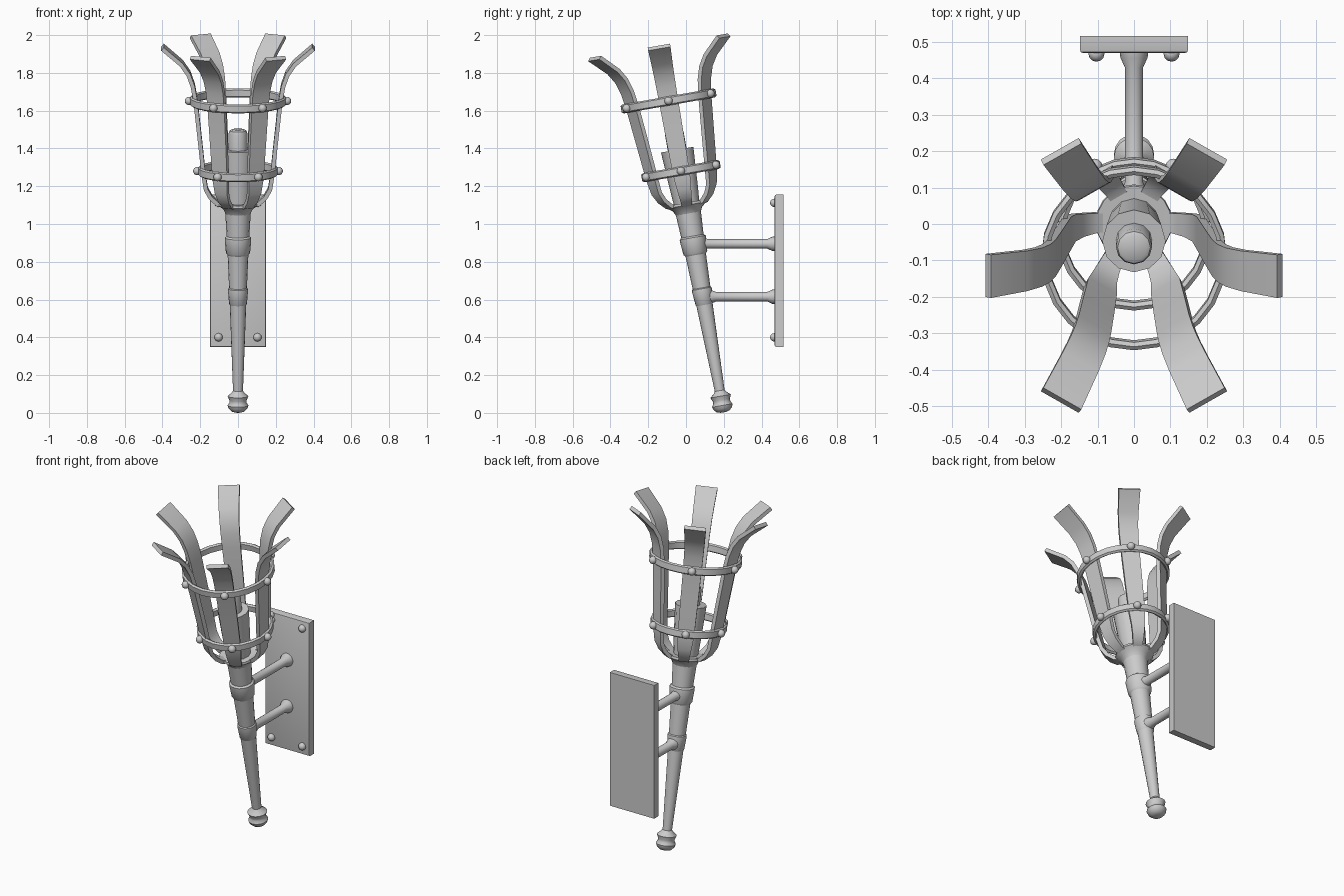
import bpy, bmesh, math
from mathutils import Matrix, Vector

if "Cube" in bpy.data.objects:
    bpy.data.objects.remove(bpy.data.objects["Cube"])

# Torch axis leans 10 degrees towards the front
TILT = Matrix.Translation((0, 0.199, 0)) @ Matrix.Rotation(math.radians(10), 4, 'X')


def finish(name, bm, mat=None, angle=35):
    bmesh.ops.recalc_face_normals(bm, faces=bm.faces)
    me = bpy.data.meshes.new(name)
    bm.to_mesh(me)
    bm.free()
    ob = bpy.data.objects.new(name, me)
    bpy.context.collection.objects.link(ob)
    if mat is not None:
        ob.matrix_world = mat
    bpy.ops.object.select_all(action='DESELECT')
    ob.select_set(True)
    bpy.context.view_layer.objects.active = ob
    bpy.ops.object.shade_smooth_by_angle(angle=math.radians(angle))
    return ob


def lathe(name, profile, mat, n=16, closed=False, angle=35):
    """Revolve (radius, height) points; capped unless the profile is closed."""
    bm = bmesh.new()
    rows = [[bm.verts.new((r * math.cos(2 * math.pi * i / n), r * math.sin(2 * math.pi * i / n), z))
             for i in range(n)] for r, z in profile]
    pairs = list(zip(rows, rows[1:]))
    if closed:
        pairs.append((rows[-1], rows[0]))
    else:
        bm.faces.new(rows[0])
        bm.faces.new(rows[-1])
    for a, b in pairs:
        for i in range(n):
            j = (i + 1) % n
            bm.faces.new((a[i], a[j], b[j], b[i]))
    return finish(name, bm, mat, angle)


def rivet(name, loc, mat=None, r=0.022):
    bm = bmesh.new()
    bmesh.ops.create_uvsphere(bm, u_segments=12, v_segments=8, radius=r)
    bmesh.ops.translate(bm, verts=bm.verts, vec=loc)
    return finish(name, bm, mat, 60)


# Handle with pommel
lathe("handle", [(0.022, 0.036), (0.026, 0.11), (0.045, 0.62), (0.057, 0.9), (0.069, 1.10)], TILT)
lathe("pommel", [(0.015, 0.003), (0.034, 0.008), (0.05, 0.024), (0.055, 0.04), (0.046, 0.055),
                 (0.046, 0.068), (0.055, 0.09), (0.034, 0.108), (0.026, 0.12)], TILT)

# Flared cup lip, fuel cup and wick
lathe("cup_lip", [(0.066, 1.07), (0.078, 1.095), (0.105, 1.117), (0.103, 1.13), (0.06, 1.13)], TILT, 20)
lathe("fuel_cup", [(0.065, 1.09), (0.074, 1.2), (0.087, 1.415)], TILT, 12)
lathe("wick", [(0.05, 1.38), (0.05, 1.50), (0.045, 1.517), (0.035, 1.523)], TILT, 12)

# Collars clamped round the handle
for name, s, r in (("upper_collar", 0.9, 0.07), ("lower_collar", 0.625, 0.053)):
    lathe(name, [(r - 0.018, s - 0.055), (r - 0.006, s - 0.04), (r, s + 0.03),
                 (r, s + 0.042), (r - 0.012, s + 0.052)], TILT)

# Horizontal arms flaring at both ends
for name, z, y0 in (("upper_arm", 0.895, 0.075), ("lower_arm", 0.615, 0.12)):
    m = Matrix.Translation((0, 0, z)) @ Matrix.Rotation(math.radians(-90), 4, 'X')
    lathe(name, [(0.036, y0), (0.034, y0 + 0.018), (0.025, y0 + 0.04), (0.025, 0.43),
                 (0.037, 0.455), (0.04, 0.475)], m)

# Wall plate with bevelled edges and rivets
bm = bmesh.new()
bmesh.ops.create_cube(bm, size=1)
bmesh.ops.scale(bm, verts=bm.verts, vec=(0.296, 0.046, 0.805))
bmesh.ops.translate(bm, verts=bm.verts, vec=(0, 0.492, 0.7525))
front = min(bm.faces, key=lambda f: f.calc_center_median().y)
bmesh.ops.bevel(bm, geom=list(front.edges), offset=0.008, segments=2, affect='EDGES', profile=0.5)
finish("wall_plate", bm)
for x in (-0.103, 0.103):
    for z in (0.4, 1.112):
        rivet("plate_rivet", (x, 0.467, z))

# Basket prongs: (radius, height, width) along the strap
PATH = [(0.07, 1.115, 0.05), (0.108, 1.125, 0.055), (0.145, 1.16, 0.064), (0.17, 1.205, 0.075),
        (0.182, 1.28, 0.09), (0.203, 1.48, 0.097), (0.225, 1.68, 0.102), (0.239, 1.76, 0.105),
        (0.262, 1.825, 0.108), (0.3, 1.88, 0.112), (0.4, 1.966, 0.12)]
for k in range(6):
    bm = bmesh.new()
    rows = []
    for i, (r, s, w) in enumerate(PATH):
        a, b = PATH[max(i - 1, 0)], PATH[min(i + 1, len(PATH) - 1)]
        d = Vector((b[0] - a[0], b[1] - a[1])).normalized() * 0.011
        rows.append([bm.verts.new((r + e * d.y, t * w / 2, s - e * d.x))
                     for e, t in ((-1, -1), (1, -1), (1, 1), (-1, 1))])
    for p, q in zip(rows, rows[1:]):
        for i in range(4):
            j = (i + 1) % 4
            bm.faces.new((p[i], p[j], q[j], q[i]))
    bm.faces.new(rows[0])
    bm.faces.new(rows[-1])
    finish("basket_prong", bm, TILT @ Matrix.Rotation(math.radians(60 * k), 4, 'Z'))

# Two hoops with a rivet at each prong
for name, s, r in (("lower_hoop", 1.30, 0.2), ("upper_hoop", 1.677, 0.244)):
    lathe(name, [(r - 0.011, s - 0.017), (r, s - 0.024), (r + 0.011, s - 0.017),
                 (r + 0.011, s + 0.017), (r, s + 0.024), (r - 0.011, s + 0.017)],
          TILT, 24, closed=True, angle=45)
    for k in range(6):
        a = math.radians(60 * k)
        rivet("hoop_rivet", ((r + 0.016) * math.cos(a), (r + 0.016) * math.sin(a), s), TILT)
